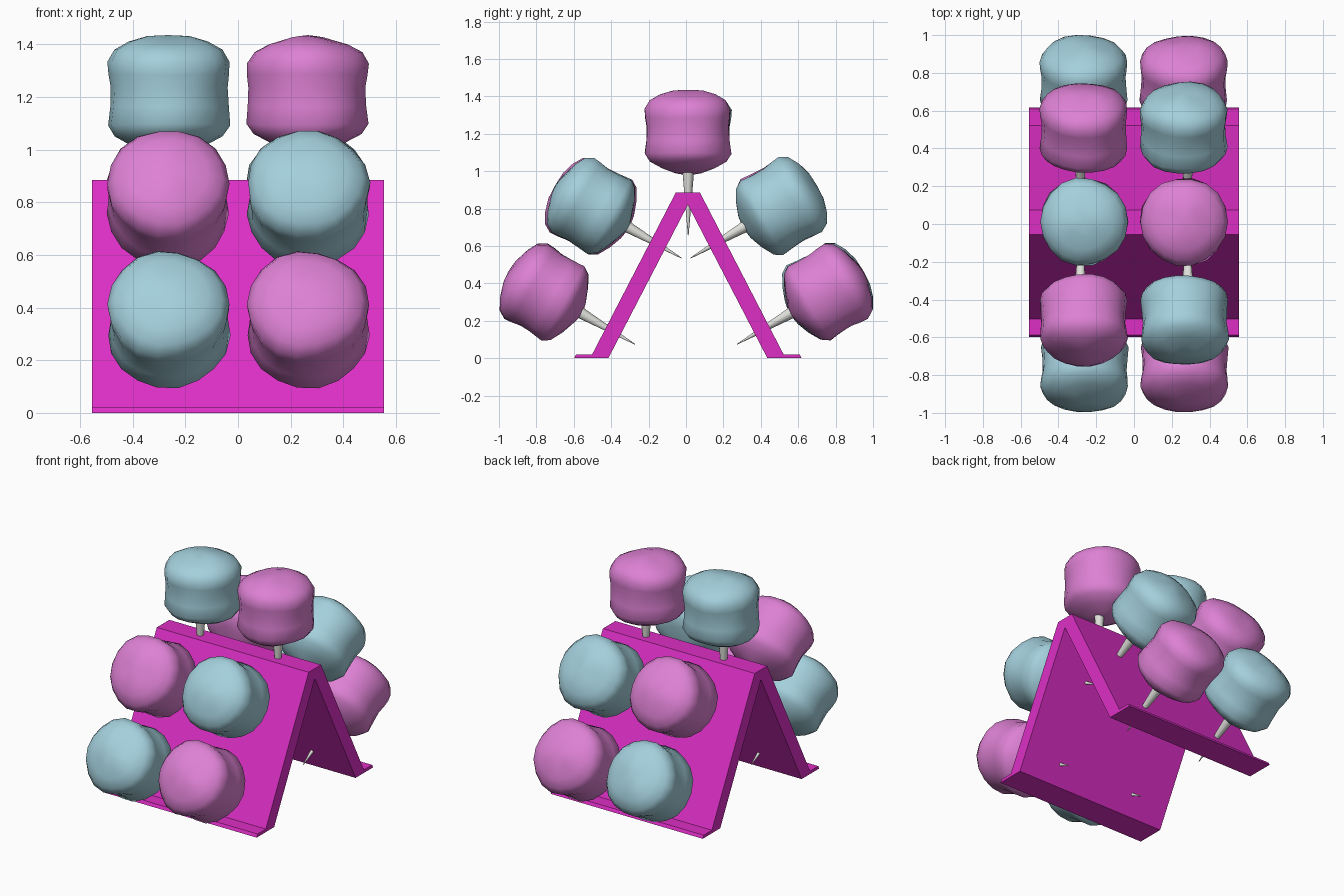
import bpy, bmesh, math, random
from mathutils import Vector, Matrix

if "Cube" in bpy.data.objects:
    bpy.data.objects.remove(bpy.data.objects["Cube"])

random.seed(4)


def material(name, rgb):
    m = bpy.data.materials.new(name)
    m.diffuse_color = (*rgb, 1)
    m.use_nodes = True
    m.node_tree.nodes["Principled BSDF"].inputs["Base Color"].default_value = m.diffuse_color
    return m


MAGENTA = material("magenta", (0.72, 0.028, 0.56))
BLUE = material("pale blue", (0.37, 0.63, 0.72))
PINK = material("candy pink", (0.73, 0.22, 0.66))
STICK = material("stick white", (0.75, 0.75, 0.72))


def finish(bm, name, mat, smooth):
    bmesh.ops.recalc_face_normals(bm, faces=bm.faces)
    me = bpy.data.meshes.new(name)
    bm.to_mesh(me)
    bm.free()
    for p in me.polygons:
        p.use_smooth = smooth
    me.materials.append(mat)
    ob = bpy.data.objects.new(name, me)
    bpy.context.collection.objects.link(ob)
    return ob


# A-frame stand: folded-sheet profile (y, z) extruded along x
half = [(0.065, 0.885), (0.512, 0.02), (0.598, 0.02), (0.608, 0.0), (0.425, 0.0)]
profile = ([(y + 0.01, z) for y, z in half] + [(0.01, 0.82)]
           + [(0.01 - y, z) for y, z in reversed(half)])
bm = bmesh.new()
face = bm.faces.new([bm.verts.new((-0.555, y, z)) for y, z in profile])
new = bmesh.ops.extrude_face_region(bm, geom=[face])["geom"]
bmesh.ops.translate(bm, vec=(1.11, 0, 0),
                    verts=[v for v in new if isinstance(v, bmesh.types.BMVert)])
finish(bm, "stand", MAGENTA, False)

# Lumpy ball profile: radius, height along the stick axis
BALL = [(0.07, -0.21), (0.14, -0.185), (0.205, -0.15), (0.232, -0.11), (0.225, -0.04),
        (0.222, 0.03), (0.229, 0.08), (0.232, 0.125), (0.205, 0.17), (0.15, 0.2), (0.08, 0.22)]
SIDES = 18


def ball(name, mat, matrix):
    bm = bmesh.new()
    p1, p2, p3 = (random.uniform(0, 6.28) for _ in range(3))
    rings = []
    for r, t in BALL:
        ring = []
        for i in range(SIDES):
            a = 2 * math.pi * i / SIDES
            lump = 0.015 * math.sin(3 * a + p1 + 5 * t) + 0.012 * math.sin(5 * a + p2 - 16 * t)
            rr = r * (1 + lump)
            tt = t * (1 + 0.03 * math.sin(2 * a + p3))
            ring.append(bm.verts.new((rr * math.cos(a), rr * math.sin(a), tt)))
        rings.append(ring)
    for lo, hi in zip(rings, rings[1:]):
        for i in range(SIDES):
            j = (i + 1) % SIDES
            bm.faces.new((lo[i], lo[j], hi[j], hi[i]))
    for ring, t in ((rings[0], -0.228), (rings[-1], 0.23)):
        tip = bm.verts.new((0, 0, t))
        for i in range(SIDES):
            bm.faces.new((ring[i], ring[(i + 1) % SIDES], tip))
    bm.transform(matrix)
    finish(bm, name, mat, True)


def stick(name, matrix):
    # tapered spike, wide end buried in the ball, point inside the stand
    bm = bmesh.new()
    bmesh.ops.create_cone(bm, cap_ends=True, segments=12, radius1=0.002, radius2=0.04,
                          depth=0.45, matrix=Matrix.Translation((0, 0, -0.325)))
    bm.transform(matrix)
    ob = finish(bm, name, STICK, True)
    bpy.context.view_layer.objects.active = ob
    ob.select_set(True)
    bpy.ops.object.shade_smooth_by_angle()
    ob.select_set(False)


# Rows: y, z of ball centre, tilt about x in degrees
rows = [("front_lower", -0.75, 0.35, 60), ("front_upper", -0.5, 0.81, 60),
        ("top", 0.012, 1.205, 0),
        ("back_upper", 0.5, 0.81, -60), ("back_lower", 0.75, 0.35, -60)]
for k, (label, y, z, tilt) in enumerate(rows):
    for side, s in (("left", -1), ("right", 1)):
        rot = Matrix.Rotation(math.radians(tilt), 4, 'X')
        mat = BLUE if (k % 2 == 0) == (s < 0) else PINK
        ball(f"{label}_{side}_ball", mat, Matrix.Translation((s * 0.265, y, z)) @ rot)
        stick(f"{label}_{side}_stick", Matrix.Translation((s * 0.284, y, z)) @ rot)
